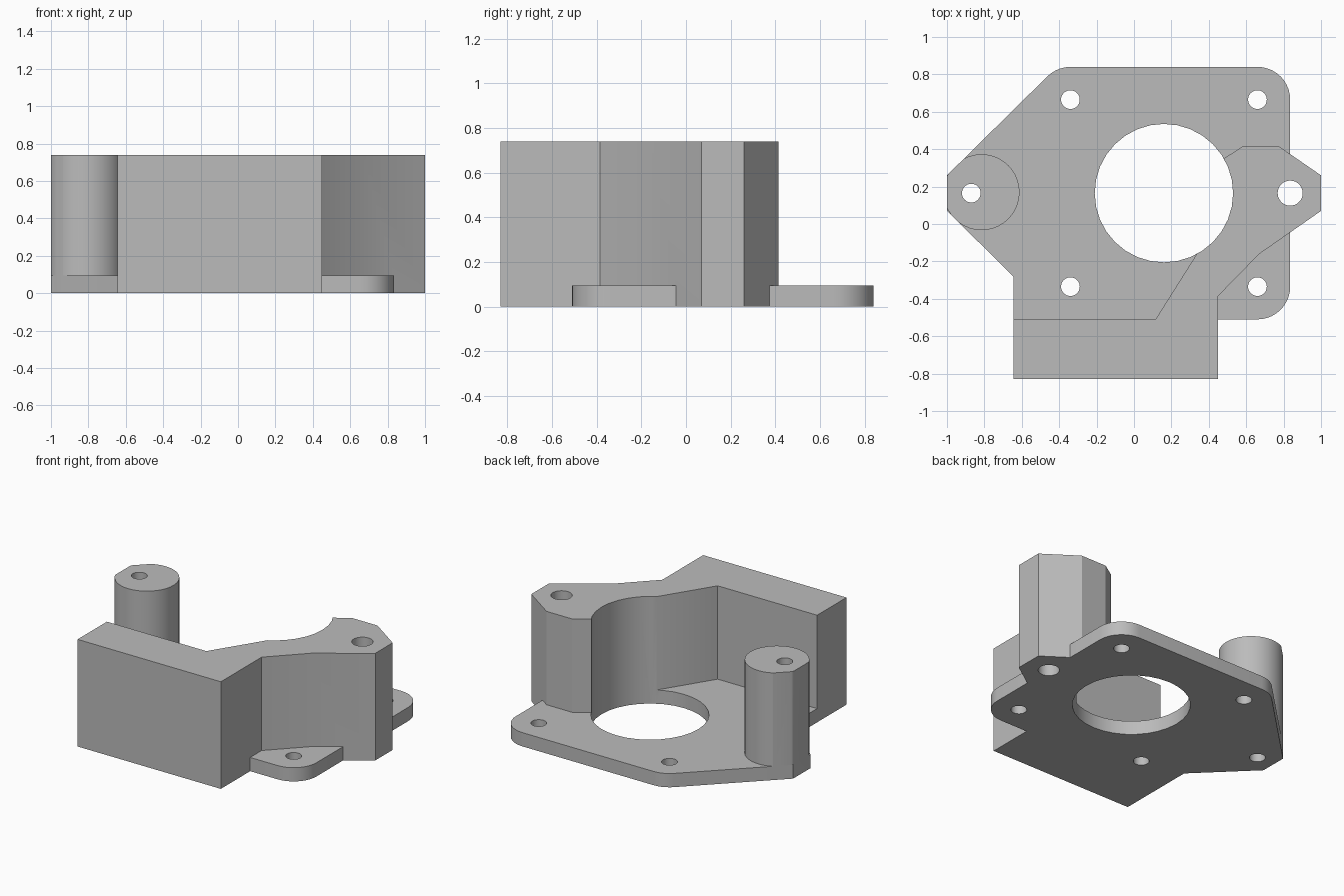
import bpy, bmesh
from math import cos, sin, pi, radians

cube = bpy.data.objects.get("Cube")
if cube:
    bpy.data.objects.remove(cube, do_unlink=True)

HEIGHT, PLATE = 0.74, 0.095
BORE = (0.16, 0.165)

grey = bpy.data.materials.new("plain grey")
grey.use_nodes = True
colour = (0.5, 0.5, 0.5, 1)
grey.diffuse_color = colour
grey.node_tree.nodes["Principled BSDF"].inputs["Base Color"].default_value = colour


def arc(centre, r, start, end, n):
    """Points along an arc, angles in degrees."""
    steps = [radians(start + (end - start) * i / n) for i in range(n + 1)]
    return [(centre[0] + r * cos(a), centre[1] + r * sin(a)) for a in steps]


def circle(centre, r, n=32):
    return arc(centre, r, 0, 360, n)[:-1]


def prism(name, outline, z0, z1):
    """Extrude a counter-clockwise outline from z0 to z1."""
    bm = bmesh.new()
    face = bm.faces.new([bm.verts.new((x, y, z0)) for x, y in outline])
    top = bmesh.ops.extrude_face_region(bm, geom=[face])["geom"]
    verts = [g for g in top if isinstance(g, bmesh.types.BMVert)]
    bmesh.ops.translate(bm, verts=verts, vec=(0, 0, z1 - z0))
    bmesh.ops.recalc_face_normals(bm, faces=bm.faces[:])
    mesh = bpy.data.meshes.new(name)
    bm.to_mesh(mesh)
    bm.free()
    mesh.materials.append(grey)
    obj = bpy.data.objects.new(name, mesh)
    bpy.context.collection.objects.link(obj)
    return obj


def combine(target, other, operation):
    """Apply a boolean and discard the helper."""
    mod = target.modifiers.new(operation, "BOOLEAN")
    mod.object, mod.operation, mod.solver = other, operation, "EXACT"
    bpy.context.view_layer.objects.active = target
    bpy.ops.object.modifier_apply(modifier=mod.name)
    bpy.data.objects.remove(other, do_unlink=True)


# Base plate with rounded corners and a pointed side ear
plate_outline = (
    [(-0.645, -0.51)]
    + arc((0.66, -0.335), 0.175, -90, 0, 10)
    + arc((0.66, 0.665), 0.175, 0, 90, 10)
    + arc((-0.34, 0.665), 0.175, 90, 135, 5)
    + [(-1, 0.26), (-1, 0.07), (-0.645, -0.28)])
body = prism("mounting_bracket", plate_outline, 0, PLATE)

# Tall front block that wraps around the bore
block_outline = [
    (-0.645, -0.83), (0.45, -0.83), (0.45, -0.385), (0.67, -0.16),
    (1, 0.07), (1, 0.26), (0.775, 0.415), (0.58, 0.415),
    (0.42, 0.31), (0.38, -0.09), (0.115, -0.51), (-0.645, -0.51)]
combine(body, prism("front_block", block_outline, 0, HEIGHT), "UNION")

# Round post trimmed to the ear's outline
post = prism("side_post", circle((-0.815, 0.17), 0.203, 40), 0, HEIGHT)
combine(post, prism("post_trim", plate_outline, -0.1, HEIGHT + 0.1), "INTERSECT")
combine(body, post, "UNION")

# Central bore and screw holes
holes = [(BORE, 0.37), ((-0.87, 0.165), 0.05), ((0.835, 0.165), 0.067)]
holes += [((x, y), 0.05) for x in (-0.34, 0.66) for y in (-0.335, 0.665)]
for centre, r in holes:
    combine(body, prism("hole_cutter", circle(centre, r), -0.1, HEIGHT + 0.1),
            "DIFFERENCE")

# Smooth curved walls, sharp edges kept
bpy.ops.object.select_all(action="DESELECT")
body.select_set(True)
bpy.context.view_layer.objects.active = body
bpy.ops.object.shade_smooth_by_angle(angle=pi / 6)
